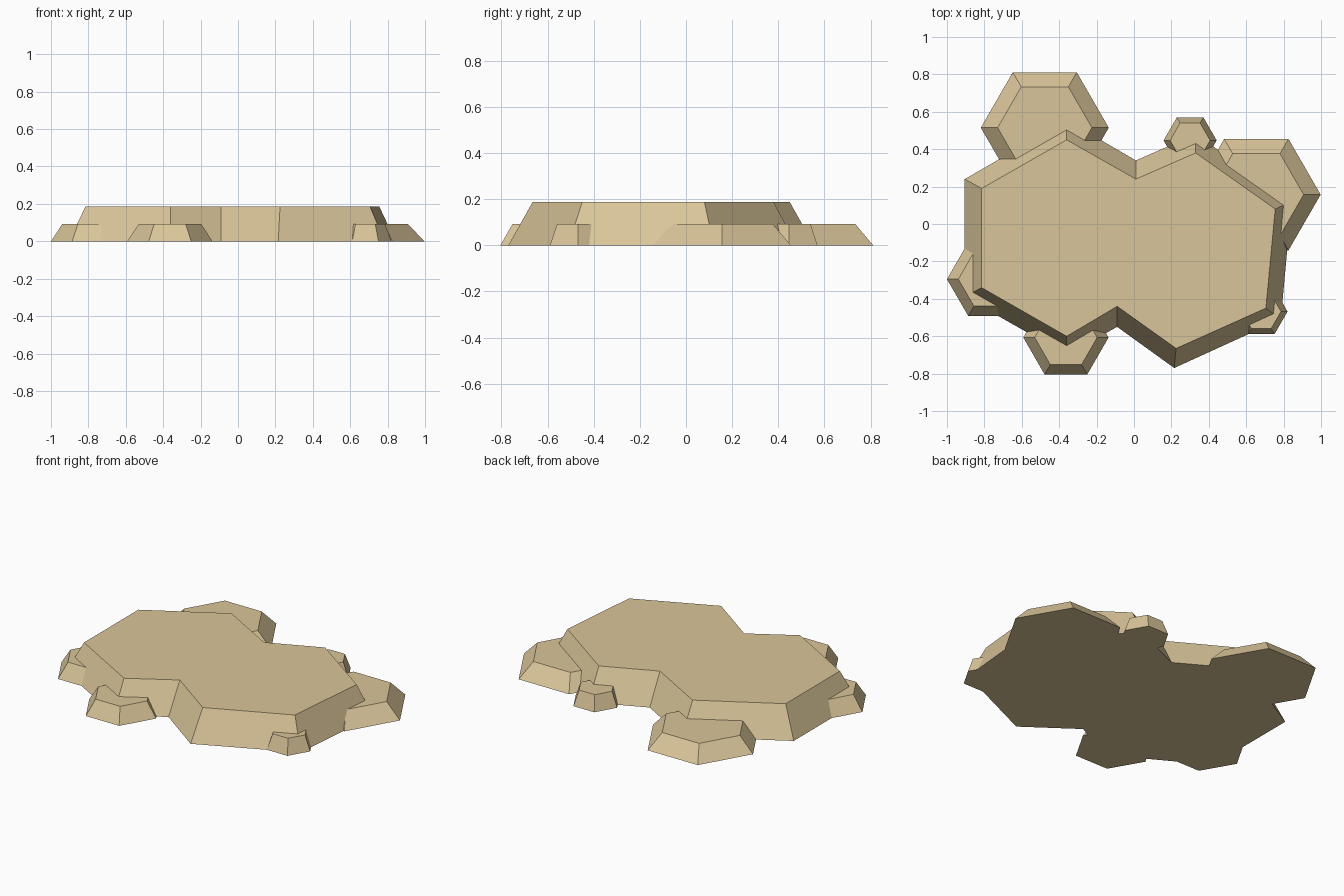
import bpy
import bmesh
from math import cos, sin, pi

if "Cube" in bpy.data.objects:
    bpy.data.objects.remove(bpy.data.objects["Cube"])

sand = bpy.data.materials.new("sandstone")
sand.diffuse_color = (0.70, 0.56, 0.32, 1)
sand.use_nodes = True
sand.node_tree.nodes["Principled BSDF"].inputs["Base Color"].default_value = sand.diffuse_color


def loft(name, lower, upper, height):
    """Sloped slab between two outlines with matching corners."""
    bm = bmesh.new()
    lo = [bm.verts.new((x, y, 0)) for x, y in lower]
    up = [bm.verts.new((x, y, height)) for x, y in upper]
    n = len(lo)
    bm.faces.new(lo[::-1])
    bm.faces.new(up)
    for i in range(n):
        j = (i + 1) % n
        bm.faces.new((lo[i], lo[j], up[j], up[i]))
    bmesh.ops.recalc_face_normals(bm, faces=bm.faces)
    mesh = bpy.data.meshes.new(name)
    bm.to_mesh(mesh)
    bm.free()
    mesh.materials.append(sand)
    obj = bpy.data.objects.new(name, mesh)
    bpy.context.collection.objects.link(obj)
    return obj


def hexagon(cx, cy, r):
    return [(cx + r * cos(i * pi / 3), cy + r * sin(i * pi / 3)) for i in range(6)]


# Main plateau, counter-clockwise from the left front corner
plateau_base = [(-0.905, -0.39), (-0.36, -0.70), (-0.09, -0.55), (0.215, -0.77),
                (0.785, -0.51), (0.843, 0.12), (0.33, 0.48), (0.01, 0.34),
                (-0.36, 0.555), (-0.905, 0.24)]
plateau_top = [(-0.815, -0.34), (-0.36, -0.60), (-0.09, -0.44), (0.225, -0.665),
               (0.705, -0.45), (0.755, 0.08), (0.33, 0.38), (0.01, 0.24),
               (-0.36, 0.45), (-0.815, 0.19)]
loft("plateau", plateau_base, plateau_top, 0.187)

# Low hexagonal ledges around the rim: centre, base radius, top radius
ledges = {
    "ledge_back_left": (-0.477, 0.515, 0.342, 0.252),
    "ledge_back_small": (0.30, 0.447, 0.142, 0.107),
    "ledge_right": (0.654, 0.157, 0.344, 0.253),
    "ledge_front_right_small": (0.681, -0.468, 0.140, 0.105),
    "ledge_front": (-0.364, -0.607, 0.228, 0.167),
    "ledge_left": (-0.773, -0.295, 0.227, 0.166),
}
for name, (cx, cy, r_base, r_top) in ledges.items():
    loft(name, hexagon(cx, cy, r_base), hexagon(cx, cy, r_top), 0.0925)
